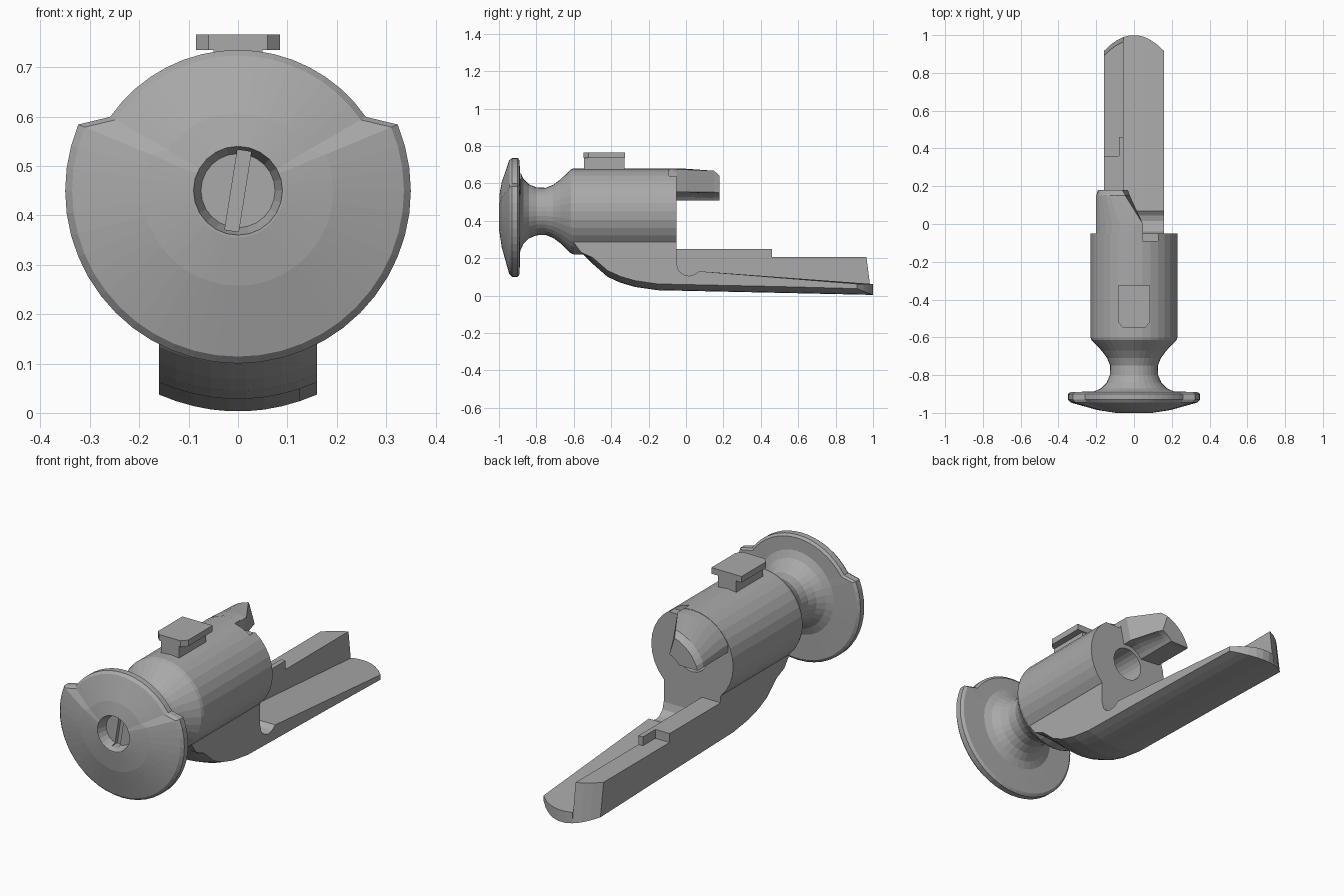
import bpy, bmesh, math
from mathutils import Matrix

cube = bpy.data.objects.get("Cube")
if cube:
    bpy.data.objects.remove(cube)

AXIS = 0.45   # height of the barrel axis
HALF = 0.16   # half width of the lower rail

steel = bpy.data.materials.new("plain grey")
steel.use_nodes = True
GREY = (0.4, 0.4, 0.4, 1)
steel.diffuse_color = GREY
steel.node_tree.nodes["Principled BSDF"].inputs["Base Color"].default_value = GREY


def loft(name, sections):
    """Skin equal-length closed rings and cap both ends."""
    bm = bmesh.new()
    rings = [[bm.verts.new(p) for p in s] for s in sections]
    n = len(rings[0])
    for a, b in zip(rings, rings[1:]):
        for i in range(n):
            j = (i + 1) % n
            bm.faces.new((a[i], a[j], b[j], b[i]))
    bm.faces.new(rings[0][::-1])
    bm.faces.new(rings[-1])
    bmesh.ops.recalc_face_normals(bm, faces=bm.faces)
    mesh = bpy.data.meshes.new(name)
    bm.to_mesh(mesh)
    bm.free()
    ob = bpy.data.objects.new(name, mesh)
    bpy.context.collection.objects.link(ob)
    mesh.materials.append(steel)
    return ob


def lathe(name, profile, segments, outline=lambda a: 1):
    """Rings of (y, radius) round the barrel axis, shaped by an outline."""
    angles = [math.tau * i / segments for i in range(segments)]
    return loft(name, [[(r * outline(a) * math.cos(a), y,
                         AXIS + r * outline(a) * math.sin(a)) for a in angles]
                       for y, r in profile])


def box(name, x, y, z):
    return loft(name, [[(px, py, pz) for px, pz in
                        ((x[0], z[0]), (x[1], z[0]), (x[1], z[1]), (x[0], z[1]))]
                       for py in y])


def cut(target, cutter):
    mod = target.modifiers.new("cut", 'BOOLEAN')
    mod.operation = 'DIFFERENCE'
    mod.solver = 'EXACT'
    mod.object = cutter
    cutter.hide_render = True
    cutter.hide_viewport = True
    cutter.display_type = 'WIRE'


# Domed end plate: a flatter arc on top leaves a shoulder on each side
def plate_outline(a):
    if math.radians(27) < a < math.radians(153):
        return -0.03 * math.sin(a) + math.sqrt(0.315 ** 2 - (0.03 * math.cos(a)) ** 2)
    return 0.35


plate = lathe("end_plate", [(-0.885, 0.5), (-0.89, 0.96), (-0.9, 1), (-0.93, 1),
                            (-0.945, 0.96), (-0.985, 0.55), (-1, 0.27)],
              48, plate_outline)
cut(plate, lathe("plate_recess", [(-1.1, 0.09), (-0.998, 0.09), (-0.95, 0.075)], 24))
slot = box("screw_slot", (-0.014, 0.014), (-1.1, -0.93), (AXIS - 0.082, AXIS + 0.082))
pivot = Matrix.Translation((0, 0, AXIS))
slot.data.transform(pivot @ Matrix.Rotation(math.radians(9), 4, 'Y') @ pivot.inverted())
cut(plate, slot)

# Waisted neck and cylindrical barrel
barrel = lathe("barrel", [(-0.886, 0.21), (-0.87, 0.175), (-0.84, 0.145), (-0.8, 0.128),
                          (-0.75, 0.126), (-0.71, 0.142), (-0.67, 0.172),
                          (-0.615, 0.225), (-0.6, 0.23), (-0.05, 0.23)], 32)
cut(barrel, lathe("bore", [(-0.4, 0.085), (0.1, 0.085)], 24))
cut(barrel, box("barrel_notch", (0.045, 0.13), (-0.09, 0.1), (0.635, 0.8)))

# Lower rail: shared rounded underside, with a tall wall and a low floor
underside = [(1, 0.003), (0.5, 0.014), (-0.15, 0.028), (-0.27, 0.045), (-0.35, 0.068),
             (-0.42, 0.1), (-0.5, 0.17), (-0.56, 0.23), (-0.61, 0.295), (-0.6, 0.34)]
wall_top = [(-0.05, 0.34), (-0.05, 0.25), (0.46, 0.25), (0.46, 0.205), (0.975, 0.205)]
floor_top = [(-0.05, 0.34), (-0.05, 0.17), (-0.04, 0.135), (-0.015, 0.112), (0.015, 0.105),
             (0.045, 0.112), (0.07, 0.13), (1, 0.062)]


def rail(name, x0, x1, top, steps):
    sections = []
    for i in range(steps + 1):
        x = x0 + (x1 - x0) * i / steps
        bow = (x / HALF) ** 2
        ring = [(x, y - 0.085 * bow * (y > 0.9), z + 0.034 * bow * (z < 0.2))
                for y, z in underside]
        ring += [(x, y - 0.085 * bow * (y > 0.9), z) for y, z in top]
        sections.append(ring)
    return loft(name, sections)


wall = rail("rail_wall", -HALF, -0.055, wall_top, 3)
cut(wall, box("wall_notch", (-0.3, -0.08), (0.36, 0.5), (0.205, 0.4)))
rail("rail_floor", -0.055, HALF, floor_top, 6)


# Hooked arm reaching back from the upper barrel
def arm_section(y, end, outer):
    def point(r, deg):
        a = math.radians(deg)
        return max(r * math.cos(a), -0.2), y, AXIS + r * math.sin(a)
    arc = [point(outer, 163 + (end - 163) * i / 8) for i in range(9)]
    return arc + [point(0.105, end + (146 - end) * i / 5) for i in range(6)]


loft("rear_arm", [arm_section(-0.07, 78, 0.228), arm_section(0, 78, 0.228),
                  arm_section(0.15, 102, 0.222), arm_section(0.18, 108, 0.2)])

# T-shaped lug on top, with clipped front corners on the cap
box("lug_stem", (-0.05, 0.05), (-0.545, -0.33), (0.64, 0.74))
loft("lug_cap", [[(x, y, z) for x, y in ((-0.085, -0.325), (-0.085, -0.52), (-0.06, -0.547),
                                         (0.06, -0.547), (0.085, -0.52), (0.085, -0.325))]
                 for z in (0.735, 0.766)])
